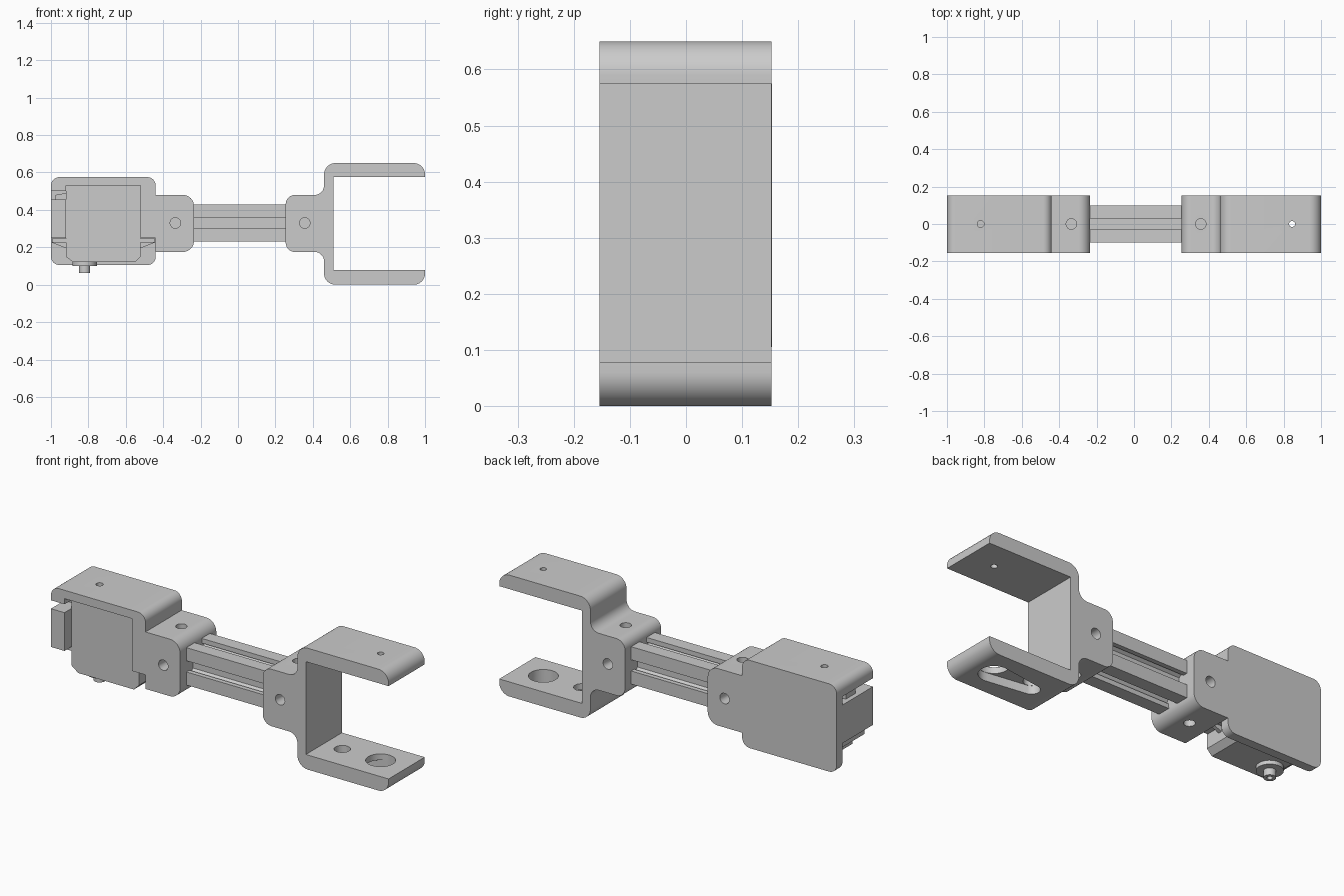
import bpy, bmesh, math
from mathutils import Vector, Matrix

if "Cube" in bpy.data.objects:
    bpy.data.objects.remove(bpy.data.objects["Cube"], do_unlink=True)

GREY = (0.6, 0.6, 0.6, 1)
grey = bpy.data.materials.new("plain grey")
grey.use_nodes = True
grey.diffuse_color = GREY
grey.node_tree.nodes["Principled BSDF"].inputs["Base Color"].default_value = GREY

FRONT, BACK = -0.154, 0.152
MID_Z = 0.33


def round_outline(points, steps=8):
    """Turn (a, b, radius) corners into an outline with filleted corners."""
    out = []
    for i, p in enumerate(points):
        c = Vector(p[:2])
        r = p[2] if len(p) > 2 else 0
        if not r:
            out.append(c)
            continue
        u = (Vector(points[i - 1][:2]) - c).normalized()
        v = (Vector(points[(i + 1) % len(points)][:2]) - c).normalized()
        half = u.angle(v) / 2
        centre = c + (u + v).normalized() * (r / math.sin(half))
        start = c + u * (r / math.tan(half)) - centre
        end = c + v * (r / math.tan(half)) - centre
        for k in range(steps + 1):
            out.append(centre + start.lerp(end, k / steps).normalized() * r)
    return out


def prism(name, points, low, high, axis="Y"):
    """Extrude an outline along an axis: Y takes (x, z), Z takes (x, y), X takes (y, z)."""
    place = {"Y": lambda p, d: (p.x, d, p.y),
             "Z": lambda p, d: (p.x, p.y, d),
             "X": lambda p, d: (d, p.x, p.y)}[axis]
    bm = bmesh.new()
    face = bm.faces.new([bm.verts.new(place(p, low)) for p in round_outline(points)])
    top = bmesh.ops.extrude_face_region(bm, geom=[face], use_keep_orig=True)
    shift = Vector(place(Vector((0, 0)), high - low))
    bmesh.ops.translate(bm, vec=shift,
                        verts=[g for g in top["geom"] if isinstance(g, bmesh.types.BMVert)])
    bmesh.ops.recalc_face_normals(bm, faces=bm.faces)
    return finish(name, bm)


def cylinder(name, radius, length, centre, axis="Z", sides=32):
    bm = bmesh.new()
    turn = Matrix.Rotation(math.pi / 2, 4, "X") if axis == "Y" else Matrix()
    bmesh.ops.create_cone(bm, cap_ends=True, segments=sides, radius1=radius, radius2=radius,
                          depth=length, matrix=Matrix.Translation(centre) @ turn)
    return finish(name, bm)


def finish(name, bm):
    mesh = bpy.data.meshes.new(name)
    bm.to_mesh(mesh)
    bm.free()
    mesh.materials.append(grey)
    obj = bpy.data.objects.new(name, mesh)
    bpy.context.collection.objects.link(obj)
    return obj


def box(name, x0, x1, y0, y1, z0, z1):
    return prism(name, [(x0, z0), (x1, z0), (x1, z1), (x0, z1)], y0, y1)


def cut(target, cutters):
    """Subtract the cutters, bake the result and drop the cutters."""
    for c in cutters:
        c.hide_render = True
        mod = target.modifiers.new("cut", "BOOLEAN")
        mod.operation, mod.solver, mod.object = "DIFFERENCE", "EXACT", c
    graph = bpy.context.evaluated_depsgraph_get()
    mesh = bpy.data.meshes.new_from_object(target.evaluated_get(graph))
    target.modifiers.clear()
    target.data = mesh
    for c in cutters:
        bpy.data.objects.remove(c, do_unlink=True)


def screw_holes(x):
    """Crossed screw holes of a screw block."""
    return [cylinder("screw_y", 0.028, 0.5, (x, 0, MID_Z), "Y"),
            cylinder("screw_z", 0.028, 0.4, (x, 0, MID_Z))]


# Slotted beam: one side of the section turned four times
side = [(-0.1, 0.1), (-0.03, 0.1), (-0.03, 0.075), (-0.052, 0.075), (-0.03, 0.045),
        (0.03, 0.045), (0.052, 0.075), (0.03, 0.075), (0.03, 0.1)]
section = []
for quarter in range(4):
    turn = Matrix.Rotation(-quarter * math.pi / 2, 2)
    section += [tuple(turn @ Vector(p) + Vector((0, MID_Z))) for p in side]
prism("slotted_beam", section, -0.42, 0.44, "X")

# Fork bracket with screw block
fork = prism("fork_bracket", [
    (0.255, 0.175, 0.05), (0.46, 0.175, 0.05), (0.46, 0, 0.06), (1, 0, 0.06),
    (1, 0.078), (0.51, 0.078), (0.51, 0.575), (1, 0.575),
    (1, 0.65, 0.06), (0.46, 0.65, 0.06), (0.46, 0.48, 0.05), (0.255, 0.48, 0.05)],
    FRONT, BACK)
# Tapered horn pocket under the lower arm
horn = [(0.845 + 0.075 * math.cos(a), 0.075 * math.sin(a))
        for a in [math.radians(d) for d in range(-105, 106, 15)]]
horn += [(0.62 + 0.042 * math.cos(a), 0.042 * math.sin(a))
         for a in [math.radians(d) for d in range(105, 256, 15)]]
cut(fork, screw_holes(0.357) + [
    cylinder("pin_hole", 0.016, 0.2, (0.845, 0, 0.62)),
    prism("horn_pocket", horn, -0.05, 0.045, "Z"),
    cylinder("horn_hole", 0.073, 0.3, (0.845, 0, 0)),
    cylinder("tip_hole", 0.04, 0.3, (0.618, 0, 0))])

# Motor holder: top plate, inner wall and screw block in one profile
holder = prism("motor_holder", [
    (-1, 0.575, 0.045), (-1, 0.5), (-0.92, 0.5), (-0.92, 0.53), (-0.52, 0.53),
    (-0.52, 0.25), (-0.44, 0.25), (-0.44, 0.175), (-0.235, 0.175, 0.06),
    (-0.235, 0.48, 0.06), (-0.44, 0.48), (-0.44, 0.575, 0.045)], FRONT, BACK)
cut(holder, screw_holes(-0.335) + [cylinder("pin_hole", 0.018, 0.2, (-0.82, 0, 0.6))])
prism("holder_back_plate", [
    (-1, 0.105, 0.045), (-0.44, 0.105, 0.045), (-0.44, 0.575, 0.045), (-1, 0.575, 0.045)],
    0.105, BACK + 0.001)
box("holder_end_wall", -1, -0.92, FRONT, 0.11, 0.25, 0.455)

# Motor: body, mounting ears with gussets, cable exit and output shaft
prism("motor_body", [
    (-0.92, 0.53), (-0.92, 0.15), (-0.88, 0.12), (-0.55, 0.12), (-0.52, 0.15), (-0.52, 0.53)],
    -0.095, 0.105)
for edge, tip in ((-0.92, -0.995), (-0.52, -0.445)):
    box("motor_ear", min(edge, tip), max(edge, tip), -0.09, 0.1, 0.225, 0.248)
    prism("ear_gusset", [(edge, 0.225), (tip, 0.225), (edge, 0.195)], -0.01, 0.01)
prism("cable_exit", [(-0.92, 0.49), (-0.975, 0.48), (-0.975, 0.455), (-0.92, 0.445)],
      -0.04, 0.04)
cylinder("shaft_collar", 0.065, 0.03, (-0.82, 0, 0.115))
shaft = cylinder("output_shaft", 0.03, 0.06, (-0.82, 0, 0.093))
cut(shaft, [cylinder("shaft_bore", 0.014, 0.06, (-0.82, 0, 0.063))])

# Smooth shading with crisp edges
bpy.context.view_layer.update()
for obj in bpy.context.view_layer.objects:
    picked = obj.type == "MESH" and grey.name in obj.data.materials
    obj.select_set(picked)
    if picked:
        bpy.context.view_layer.objects.active = obj
bpy.ops.object.shade_smooth_by_angle(angle=math.radians(30))
